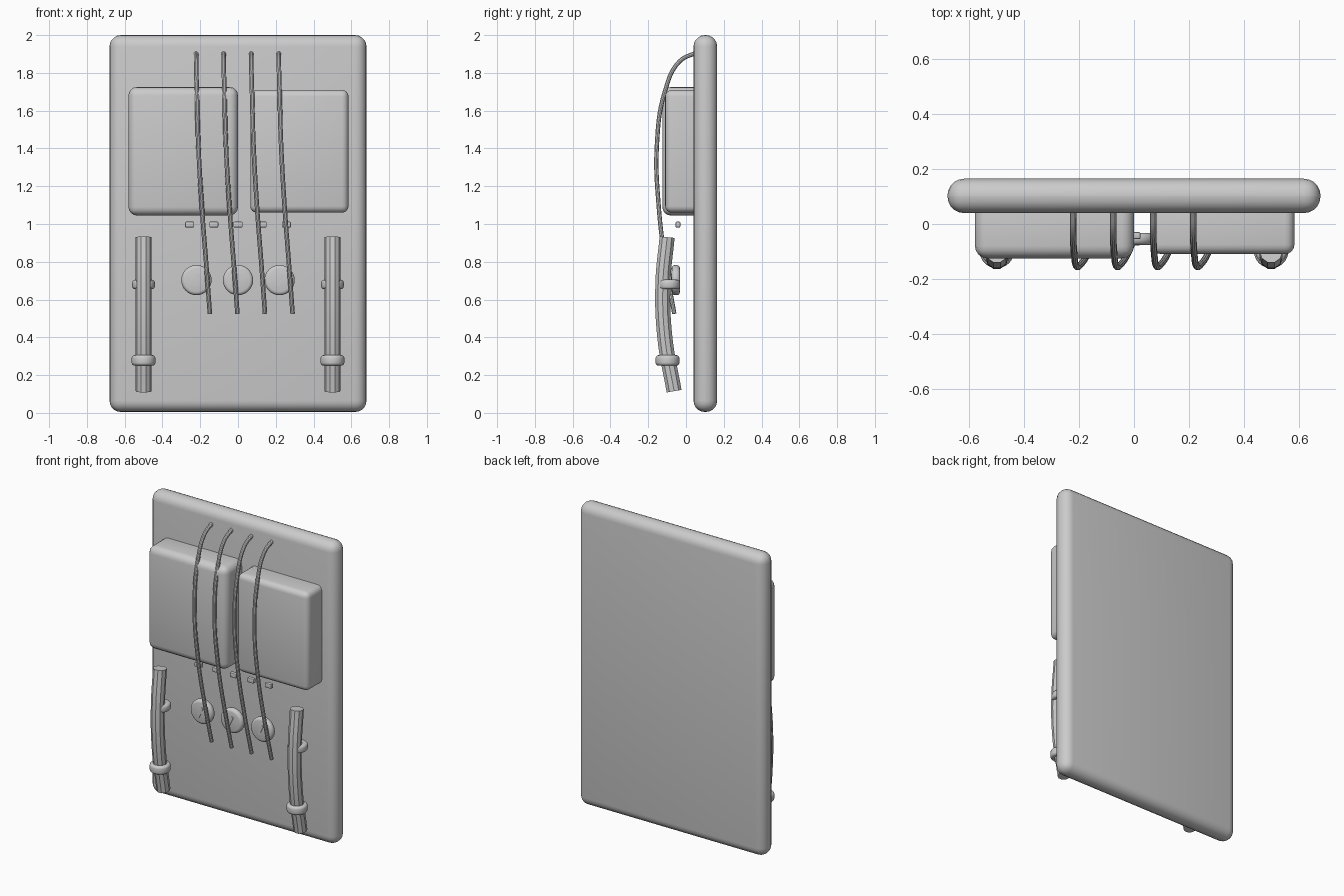
import bpy
from math import radians

if "Cube" in bpy.data.objects:
    bpy.data.objects.remove(bpy.data.objects["Cube"])


def finish(ob, name, bevel=0.0, segs=4):
    ob.name = name
    bpy.context.view_layer.objects.active = ob
    ob.select_set(True)
    if bevel:
        m = ob.modifiers.new("Bevel", 'BEVEL')
        m.width, m.segments = bevel, segs
        m.limit_method = 'ANGLE'
        m.angle_limit = radians(40)
        bpy.ops.object.modifier_apply(modifier="Bevel")
    bpy.ops.object.shade_smooth_by_angle(angle=radians(35))
    ob.select_set(False)
    return ob


def box(name, lo, hi, bevel=0.0, segs=4, tilt=0.0):
    bpy.ops.mesh.primitive_cube_add(size=1, location=[(a + b) / 2 for a, b in zip(lo, hi)])
    ob = bpy.context.object
    ob.scale = [b - a for a, b in zip(lo, hi)]
    bpy.ops.object.transform_apply(location=False, rotation=False, scale=True)
    ob.rotation_euler.y = tilt
    return finish(ob, name, bevel, segs)


def disc(name, loc, radius, depth, bevel, facing_front=False):
    bpy.ops.mesh.primitive_cylinder_add(
        vertices=32, radius=radius, depth=depth, location=loc,
        rotation=(radians(90) if facing_front else 0, 0, 0))
    return finish(bpy.context.object, name, bevel, 3)


def tube(name, points, radius):
    cu = bpy.data.curves.new(name, 'CURVE')
    cu.dimensions = '3D'
    cu.bevel_depth, cu.bevel_resolution = radius, 3
    cu.resolution_u, cu.use_fill_caps = 8, True
    sp = cu.splines.new('BEZIER')
    sp.bezier_points.add(len(points) - 1)
    for bp, p in zip(sp.bezier_points, points):
        bp.co = p
        bp.handle_left_type = bp.handle_right_type = 'AUTO'
    ob = bpy.data.objects.new(name, cu)
    bpy.context.collection.objects.link(ob)
    bpy.context.view_layer.objects.active = ob
    ob.select_set(True)
    bpy.ops.object.convert(target='MESH')
    return finish(bpy.context.object, name)


# Back panel and the two raised housings
box("back_panel", (-0.68, 0.04, 0.005), (0.68, 0.165, 2.0), 0.06, 5)
box("left_housing", (-0.58, -0.125, 1.045), (0.0, 0.10, 1.725), 0.045)
box("right_housing", (0.065, -0.11, 1.06), (0.585, 0.10, 1.71), 0.035)

# Row of small buttons
for i in range(5):
    x = -0.256 + i * 0.128
    box(f"button_{i + 1}", (x - 0.024, -0.055, 0.982), (x + 0.024, -0.03, 1.012), 0.005, 2)

# Dials with slanted pointers
for i, x in enumerate((-0.22, 0.0, 0.22)):
    disc(f"dial_{i + 1}", (x, -0.054, 0.703), 0.08, 0.044, 0.018, True)
    box(f"dial_pointer_{i + 1}", (x - 0.006, -0.079, 0.668), (x + 0.006, -0.07, 0.738),
        tilt=radians(25))

# Hanging cables: (sideways drift, y, z)
cable_path = [(0, 0.06, 1.91), (0, -0.035, 1.86), (0.004, -0.112, 1.70), (0.012, -0.154, 1.42),
              (0.030, -0.145, 1.10), (0.055, -0.105, 0.77), (0.073, -0.062, 0.525)]
for i in range(4):
    x = -0.222 + i * 0.146
    tube(f"cable_{i + 1}", [(x + dx, y, z) for dx, y, z in cable_path], 0.012)

# Side hoses with clamps
for side, s in (("left", -1), ("right", 1)):
    x = 0.5 * s
    tube(f"{side}_hose", [(x, -0.10, 0.93), (x, -0.122, 0.69), (x, -0.112, 0.40),
                          (x, -0.063, 0.115)], 0.042)
    disc(f"{side}_upper_clamp", (x, -0.091, 0.68), 0.06, 0.05, 0.015)
    disc(f"{side}_lower_clamp", (x, -0.098, 0.278), 0.063, 0.055, 0.015)
